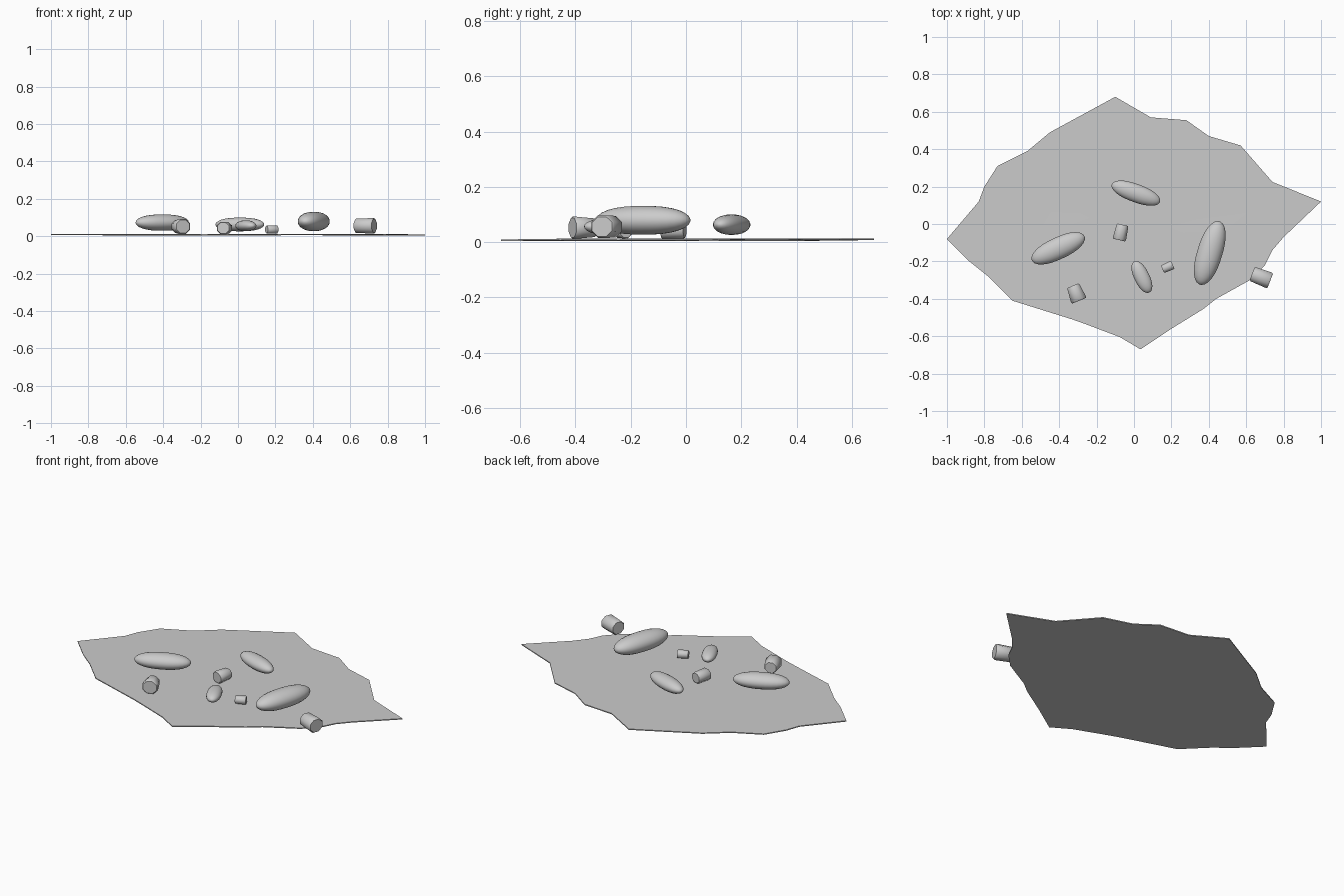
import bpy, bmesh, math
from math import sin, cos, pi, radians

if "Cube" in bpy.data.objects:
    bpy.data.objects.remove(bpy.data.objects["Cube"])


def finish(bm, name, angle):
    bmesh.ops.recalc_face_normals(bm, faces=bm.faces)
    me = bpy.data.meshes.new(name)
    bm.to_mesh(me)
    bm.free()
    ob = bpy.data.objects.new(name, me)
    bpy.context.collection.objects.link(ob)
    bpy.ops.object.select_all(action='DESELECT')
    ob.select_set(True)
    bpy.context.view_layer.objects.active = ob
    bpy.ops.object.shade_smooth_by_angle(angle=radians(angle))
    return ob


def loft(name, rings, loc, yaw, angle, sides):
    """Body along local X from (x, half_width, half_height) sections."""
    bm = bmesh.new()
    loops = []
    for x, w, h in rings:
        loops.append([bm.verts.new((x, w * cos(2 * pi * (i + .5) / sides),
                                    h * sin(2 * pi * (i + .5) / sides)))
                      for i in range(sides)])
    for a, b in zip(loops, loops[1:]):
        for i in range(sides):
            j = (i + 1) % sides
            bm.faces.new((a[i], a[j], b[j], b[i]))
    bm.faces.new(loops[0])
    bm.faces.new(loops[-1])
    ob = finish(bm, name, angle)
    ob.location = loc
    ob.rotation_euler = (0, 0, radians(yaw))


# Thin crumpled sheet with a ragged outline
outline = [(-1, -.08), (-.83, .12), (-.80, .20), (-.73, .31), (-.57, .39),
           (-.45, .49), (-.10, .68), (.09, .57), (.28, .555), (.40, .47),
           (.57, .42), (.74, .225), (1, .12), (.80, -.07), (.74, -.14),
           (.70, -.22), (.62, -.30), (.44, -.40), (.37, -.455), (.20, -.56),
           (.035, -.67), (-.075, -.605), (-.26, -.535), (-.33, -.51),
           (-.65, -.41), (-.78, -.28), (-.88, -.20)]
bm = bmesh.new()
n = len(outline)


def layer(base):
    loops = [[bm.verts.new((x * s, y * s, base + .0015 * sin(5 * x * s + 3 * y * s)))
              for x, y in outline] for s in (1, .7, .35)]
    for a, b in zip(loops, loops[1:]):
        for i in range(n):
            bm.faces.new((a[i], a[(i + 1) % n], b[(i + 1) % n], b[i]))
    centre = bm.verts.new((0, 0, base))
    for i in range(n):
        bm.faces.new((loops[2][i], loops[2][(i + 1) % n], centre))
    return loops[0]


low, top = layer(.006), layer(.0115)
for i in range(n):
    j = (i + 1) % n
    bm.faces.new((low[i], low[j], top[j], top[i]))
finish(bm, "sheet", 40)

# Rounded oblong pebbles: x, y, z, length, width, height, yaw
pebbles = [(.01, .165, .063, .275, .098, .074, -20),
           (-.405, -.13, .073, .31, .118, .088, 25),
           (.405, -.155, .079, .355, .136, .105, 73),
           (.042, -.283, .056, .185, .082, .058, -64)]
for k, (x, y, z, l, w, h, yaw) in enumerate(pebbles):
    rings = []
    for i in range(15):
        t = -cos(pi * (.03 + .94 * i / 14))
        r = (1 - abs(t) ** 2.4) ** .5
        rings.append((t * l / 2, r * w / 2, r * h / 2))
    loft(f"pebble_{k + 1}", rings, (x, y, z), yaw, 60, 20)

# Stubby tapered chunks lying down: x, y, z, length, small and large width, yaw
chunks = [(-.07, -.045, .044, .084, .066, .075, -103),
          (-.31, -.37, .052, .087, .073, .09, -68),
          (.18, -.23, .036, .06, .046, .05, 24),
          (.68, -.285, .056, .104, .084, .092, -21)]
for k, (x, y, z, l, a, b, yaw) in enumerate(chunks):
    rings = [(-l * .5, a * .46, a * .44), (-l * .42, a * .52, a * .5),
             (l * .42, b * .52, b * .48), (l * .5, b * .46, b * .42)]
    loft(f"chunk_{k + 1}", rings, (x, y, z), yaw, 50, 8)
